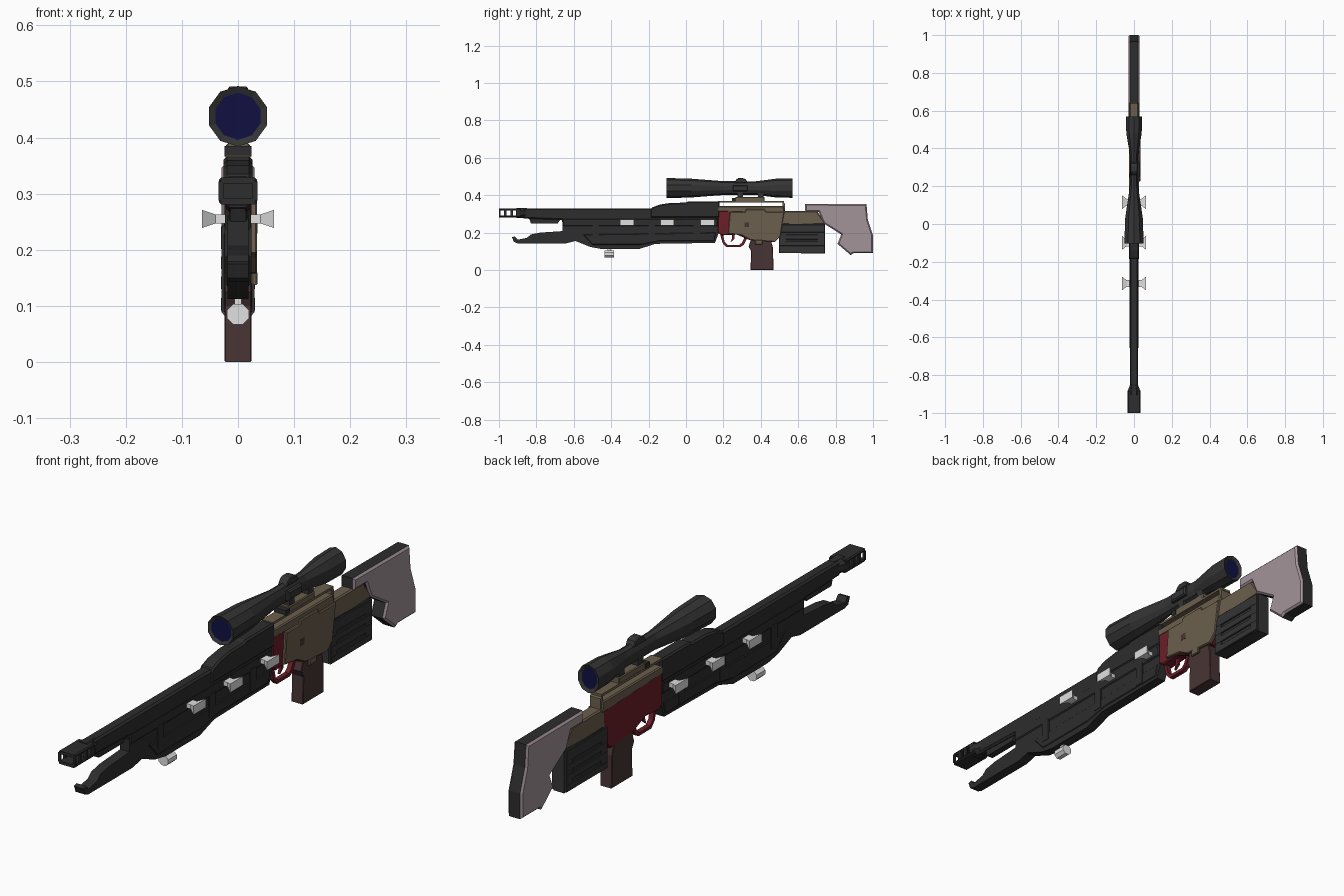
import bpy, bmesh, math
from mathutils import Vector


def material(name, rgb):
    m = bpy.data.materials.new(name)
    m.diffuse_color = (*rgb, 1)
    return m


BLACK = material("gunmetal black", (0.026, 0.026, 0.026))
GREY = material("scope charcoal", (0.035, 0.035, 0.036))
BROWN = material("olive brown", (0.15, 0.115, 0.075))
RED = material("dark red", (0.15, 0.013, 0.022))
GRIP = material("maroon brown", (0.065, 0.034, 0.035))
MAUVE = material("mauve grey", (0.37, 0.295, 0.315))
WHITE = material("light metal", (0.75, 0.75, 0.75))
BLUE = material("lens blue", (0.005, 0.005, 0.055))


def finish(name, bm, *mats):
    bmesh.ops.recalc_face_normals(bm, faces=bm.faces[:])
    me = bpy.data.meshes.new(name)
    bm.to_mesh(me)
    bm.free()
    for m in mats:
        me.materials.append(m)
    ob = bpy.data.objects.new(name, me)
    bpy.context.collection.objects.link(ob)
    return ob


def prism(name, pts, x0, x1, mat, bevel=0.0, rim=None):
    """Side profile (y, z) extruded across x; rim colours faces not facing sideways."""
    bm = bmesh.new()
    face = bm.faces.new([bm.verts.new((x0, y, z)) for y, z in pts])
    ext = bmesh.ops.extrude_face_region(bm, geom=[face])
    bmesh.ops.translate(bm, vec=(x1 - x0, 0, 0),
                        verts=[g for g in ext["geom"] if isinstance(g, bmesh.types.BMVert)])
    if bevel:
        edges = [e for e in bm.edges if abs(e.verts[0].co.x - e.verts[1].co.x) < 1e-6]
        bmesh.ops.bevel(bm, geom=edges, offset=bevel, segments=1, affect='EDGES')
    bmesh.ops.recalc_face_normals(bm, faces=bm.faces[:])
    if rim:
        for f in bm.faces:
            f.normal_update()
            f.material_index = 0 if abs(f.normal.x) > 0.5 else 1
    return finish(name, bm, mat, *([rim] if rim else []))


def box(name, x, y, z, mat, bevel=0.0):
    return prism(name, [(y[0], z[0]), (y[1], z[0]), (y[1], z[1]), (y[0], z[1])],
                 x[0], x[1], mat, bevel)


def loft(name, rings, sides, zc, mats, phase=0.0, lens=0.0):
    """Rings of (y, x radius, z radius) joined along y; lens insets the two ends."""
    bm = bmesh.new()
    loops = []
    for y, rx, rz in rings:
        loops.append([bm.verts.new((rx * math.sin(2 * math.pi * (i + phase) / sides), y,
                                    zc + rz * math.cos(2 * math.pi * (i + phase) / sides)))
                      for i in range(sides)])
    for a, b in zip(loops, loops[1:]):
        for i in range(sides):
            j = (i + 1) % sides
            bm.faces.new((a[i], a[j], b[j], b[i]))
    ends = [bm.faces.new(loops[0]), bm.faces.new(loops[-1])]
    bmesh.ops.recalc_face_normals(bm, faces=bm.faces[:])
    if lens:
        for f in ends:
            bmesh.ops.inset_region(bm, faces=[f], thickness=lens, depth=-0.006)
            f.material_index = 1
    return finish(name, bm, *mats)


# Muzzle brake: open frame with side windows
for n, z in (("bottom", (0.281, 0.292)), ("top", (0.318, 0.329))):
    box("muzzle_brake_" + n, (-0.034, 0.034), (-1.0, -0.885), z, BLACK, 0.004)
for side in (-1, 1):
    for k, (a, b) in enumerate(((-1.0, -0.993), (-0.972, -0.960), (-0.938, -0.926), (-0.908, -0.885))):
        box(f"muzzle_rib_{k}", (side * 0.026, side * 0.035), (a, b), (0.288, 0.322), BLACK)
loft("muzzle_collar", [(-0.905, 0.036, 0.029), (-0.885, 0.037, 0.029), (-0.85, 0.022, 0.028)],
     8, 0.305, [BLACK], 0.5)

# Barrel shroud with a raised rear hump
prism("barrel_shroud", [(-0.87, 0.33), (0.17, 0.33), (0.17, 0.25), (-0.66, 0.25), (-0.665, 0.268),
                        (-0.87, 0.275)], -0.022, 0.022, BLACK, 0.007)
prism("under_barrel_rail", [(-0.84, 0.28), (-0.83, 0.25), (-0.685, 0.25), (-0.665, 0.28)],
      -0.013, 0.013, BLACK)
prism("shroud_hump", [(-0.19, 0.32), (-0.18, 0.335), (-0.14, 0.35), (-0.08, 0.359), (0.0, 0.36),
                      (0.01, 0.366), (0.18, 0.366), (0.18, 0.28), (-0.19, 0.28)],
      -0.026, 0.026, BLACK, 0.006)

# Lower handguard with its hooked front tip
prism("handguard", [(-0.93, 0.175), (-0.92, 0.15), (-0.90, 0.143), (-0.64, 0.143), (-0.59, 0.155),
                    (-0.51, 0.123), (-0.45, 0.112), (-0.25, 0.112), (-0.165, 0.14), (0.155, 0.145),
                    (0.19, 0.24), (0.17, 0.28), (-0.66, 0.265), (-0.66, 0.208), (-0.78, 0.2),
                    (-0.83, 0.19), (-0.85, 0.172), (-0.90, 0.162), (-0.915, 0.18)],
      -0.019, 0.019, BLACK)
prism("handguard_side_rail", [(-0.66, 0.235), (0.17, 0.235), (0.17, 0.275), (-0.66, 0.275)],
      -0.023, 0.023, BLACK, 0.004)
prism("handguard_lower_panel", [(-0.5, 0.135), (-0.24, 0.135), (-0.14, 0.155), (0.15, 0.155),
                                (0.16, 0.2), (-0.55, 0.19)], -0.022, 0.022, BLACK, 0.003)
for k, y in enumerate((-0.50, -0.20, 0.04)):
    box(f"handguard_strap_{k}", (-0.024, 0.024), (y, y + 0.035), (0.16, 0.245), BLACK)

# Flared side knobs, three on each side
for side in (-1, 1):
    for k, y in enumerate((-0.315, -0.10, 0.115)):
        bm = bmesh.new()
        loops = []
        for x, hy, hz in ((0.018, 0.018, 0.008), (0.040, 0.018, 0.008), (0.064, 0.037, 0.016)):
            loops.append([bm.verts.new((side * x, y + a * hy, 0.255 + b * hz))
                          for a, b in ((-1, -1), (1, -1), (1, 1), (-1, 1))])
        for a, b in zip(loops, loops[1:]):
            for i in range(4):
                j = (i + 1) % 4
                bm.faces.new((a[i], a[j], b[j], b[i]))
        bm.faces.new(loops[0])
        bm.faces.new(loops[-1])
        finish(f"side_knob_{k}", bm, WHITE)

# Lamp under the handguard
loft("under_lamp", [(-0.435, 0.021, 0.020), (-0.385, 0.021, 0.020)], 8, 0.085, [WHITE], 0.5)
box("under_lamp_stem", (-0.006, 0.006), (-0.42, -0.40), (0.098, 0.12), WHITE)

# Receiver: red core, brown cover and brown right-hand plate
prism("receiver_core", [(0.17, 0.32), (0.17, 0.20), (0.19, 0.185), (0.27, 0.19), (0.34, 0.16),
                        (0.47, 0.15), (0.51, 0.19), (0.52, 0.32)], -0.024, 0.024, RED, 0.004)
prism("receiver_cover", [(0.17, 0.342), (0.52, 0.342), (0.53, 0.30), (0.17, 0.312)],
      -0.026, 0.026, BROWN, 0.004)
prism("receiver_side_plate", [(0.235, 0.31), (0.315, 0.31), (0.32, 0.325), (0.42, 0.325),
                              (0.43, 0.31), (0.525, 0.31), (0.505, 0.18), (0.475, 0.15),
                              (0.345, 0.16), (0.30, 0.185), (0.225, 0.195)],
      0.020, 0.034, BROWN, 0.003)
box("ejection_mark", (0.033, 0.035), (0.313, 0.338), (0.229, 0.253), GRIP)
box("side_catch", (0.024, 0.035), (0.37, 0.41), (0.137, 0.162), BROWN, 0.003)

# Top rail standing clear of the receiver
box("top_rail", (-0.022, 0.022), (0.17, 0.525), (0.360, 0.369), BROWN)
prism("top_rail_rear_lug", [(0.515, 0.369), (0.53, 0.355), (0.53, 0.30), (0.515, 0.30)],
      -0.022, 0.022, BROWN)

# Scope mount and scope
box("scope_mount", (-0.021, 0.021), (0.265, 0.42), (0.366, 0.39), BROWN, 0.003)
box("scope_mount_front", (-0.024, 0.024), (0.245, 0.268), (0.366, 0.385), BLACK)
for y in (0.275, 0.385):
    box("scope_ring", (-0.018, 0.018), (y, y + 0.03), (0.38, 0.43), GREY)
loft("scope_body", [(-0.103, 0.054, 0.054), (0.03, 0.049, 0.050), (0.20, 0.023, 0.037),
                    (0.37, 0.023, 0.036), (0.48, 0.043, 0.050), (0.57, 0.044, 0.052)],
     10, 0.438, [GREY, BLUE], 0.0, 0.012)
prism("scope_top_turret", [(0.255, 0.465), (0.27, 0.485), (0.28, 0.491), (0.305, 0.491),
                           (0.32, 0.485), (0.33, 0.465)], -0.018, 0.018, GREY, 0.003)
box("scope_side_turret", (0.015, 0.034), (0.25, 0.33), (0.42, 0.455), GREY, 0.005)

# Trigger guard (closed strip) and trigger
outer = [(0.18, 0.20), (0.195, 0.145), (0.215, 0.122), (0.29, 0.122), (0.31, 0.135), (0.335, 0.19)]
inner = [(0.32, 0.19), (0.298, 0.145), (0.285, 0.134), (0.222, 0.134), (0.207, 0.15), (0.195, 0.20)]
prism("trigger_guard", outer + inner, -0.009, 0.009, RED)
prism("trigger", [(0.245, 0.20), (0.262, 0.20), (0.258, 0.165), (0.238, 0.148), (0.246, 0.17)],
      -0.005, 0.005, RED)

# Pistol grip
prism("grip", [(0.345, 0.0), (0.468, 0.0), (0.465, 0.12), (0.45, 0.17), (0.35, 0.175), (0.335, 0.125),
               (0.348, 0.10)], -0.024, 0.024, GRIP, 0.002)

# Stock neck and ribbed rear block
prism("stock_neck", [(0.49, 0.315), (0.70, 0.315), (0.75, 0.245), (0.49, 0.235)],
      -0.024, 0.024, BROWN, 0.005)
prism("rear_block", [(0.497, 0.092), (0.742, 0.087), (0.742, 0.245), (0.52, 0.25), (0.497, 0.23)],
      -0.025, 0.025, GREY, 0.003)
for side in (-1, 1):
    for k, z in enumerate((0.09, 0.128, 0.164, 0.200)):
        box(f"block_rib_{k}", (side * 0.022, side * 0.030), (0.50, 0.74),
            (z, z + (0.026 if k < 3 else 0.043)), GREY, 0.002)
    for y in (0.50, 0.705):
        box("block_end_rib", (side * 0.022, side * 0.0295), (y, y + 0.035), (0.092, 0.24), GREY)

# Shoulder stock: mauve sides, dark edges
prism("shoulder_stock", [(0.637, 0.354), (0.965, 0.352), (0.972, 0.27), (1.0, 0.185), (1.0, 0.09),
                         (0.895, 0.09), (0.88, 0.08), (0.81, 0.14), (0.83, 0.19), (0.735, 0.25),
                         (0.71, 0.31), (0.637, 0.31)], -0.029, 0.029, MAUVE, 0.007, BLACK)
